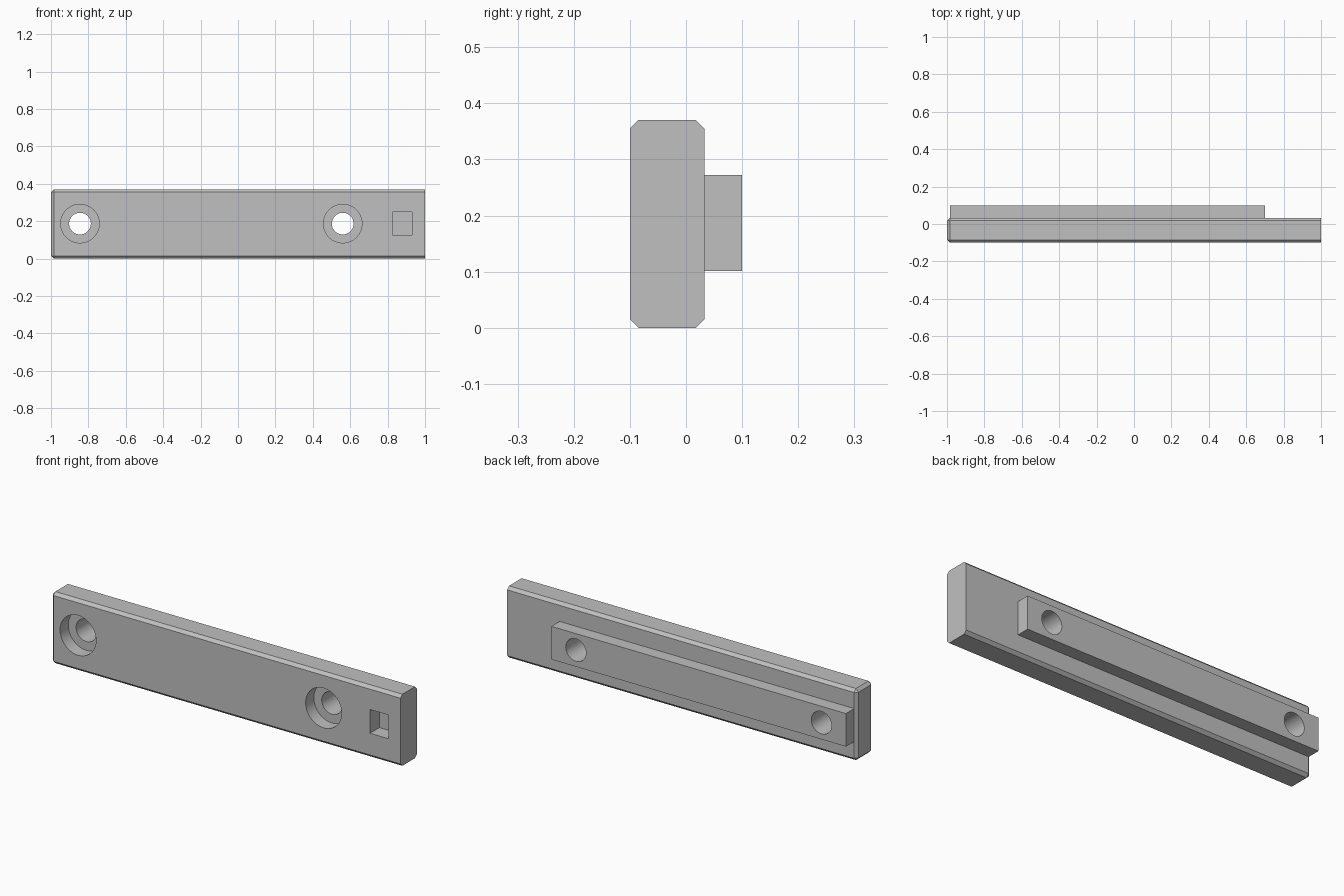
import bpy, bmesh
from mathutils import Matrix, Vector

if "Cube" in bpy.data.objects:
    bpy.data.objects.remove(bpy.data.objects["Cube"], do_unlink=True)

FRONT, SEAM, BACK = -0.1, 0.033, 0.1
MID_Z = 0.187

grey = bpy.data.materials.new("plain grey")
grey.use_nodes = True
colour = (0.53, 0.53, 0.53, 1)
grey.diffuse_color = colour
grey.node_tree.nodes["Principled BSDF"].inputs["Base Color"].default_value = colour


def to_object(name, bm):
    mesh = bpy.data.meshes.new(name)
    bm.to_mesh(mesh)
    bm.free()
    mesh.materials.append(grey)
    obj = bpy.data.objects.new(name, mesh)
    bpy.context.collection.objects.link(obj)
    return obj


def box_mesh(low, high):
    low, high = Vector(low), Vector(high)
    bm = bmesh.new()
    size = Matrix.Diagonal((*(high - low), 1))
    bmesh.ops.create_cube(bm, size=1, matrix=Matrix.Translation((low + high) / 2) @ size)
    return bm


def bore(name, x, radius, y0, y1):
    """Round cutter running along y."""
    bm = bmesh.new()
    place = Matrix.Translation((x, (y0 + y1) / 2, MID_Z)) @ Matrix.Rotation(1.5707963, 4, "X")
    bmesh.ops.create_cone(bm, cap_ends=True, segments=64, radius1=radius,
                          radius2=radius, depth=y1 - y0, matrix=place)
    return to_object(name, bm)


def combine(target, other, operation):
    mod = target.modifiers.new(operation, "BOOLEAN")
    mod.object, mod.operation, mod.solver = other, operation, "EXACT"
    bpy.context.view_layer.objects.active = target
    bpy.ops.object.modifier_apply(modifier=mod.name)
    bpy.data.objects.remove(other, do_unlink=True)


# Main bar: every edge chamfered except those around the +x end
bm = box_mesh((-1, FRONT, 0), (1, SEAM, 0.37))
edges = [e for e in bm.edges if min(v.co.x for v in e.verts) < 0]
bmesh.ops.bevel(bm, geom=edges, offset=0.015, segments=1, affect="EDGES")
bar = to_object("mounting_bar", bm)

# Raised rail along the back
rail = to_object("back_rail", box_mesh((-0.985, SEAM - 0.02, 0.101), (0.7, BACK, 0.272)))
combine(bar, rail, "UNION")

# Two counterbored screw holes
for x in (-0.845, 0.56):
    combine(bar, bore("screw_hole", x, 0.058, FRONT - 0.1, BACK + 0.1), "DIFFERENCE")
    combine(bar, bore("counterbore", x, 0.103, FRONT - 0.1, FRONT + 0.067), "DIFFERENCE")

# Blind rectangular pocket in the front
pocket = to_object("pocket", box_mesh((0.825, FRONT - 0.1, 0.127), (0.93, FRONT + 0.077, 0.25)))
combine(bar, pocket, "DIFFERENCE")

# Smooth bores, sharp edges elsewhere
bpy.ops.object.select_all(action="DESELECT")
bar.select_set(True)
bpy.context.view_layer.objects.active = bar
bpy.ops.object.shade_smooth_by_angle(angle=0.4)
